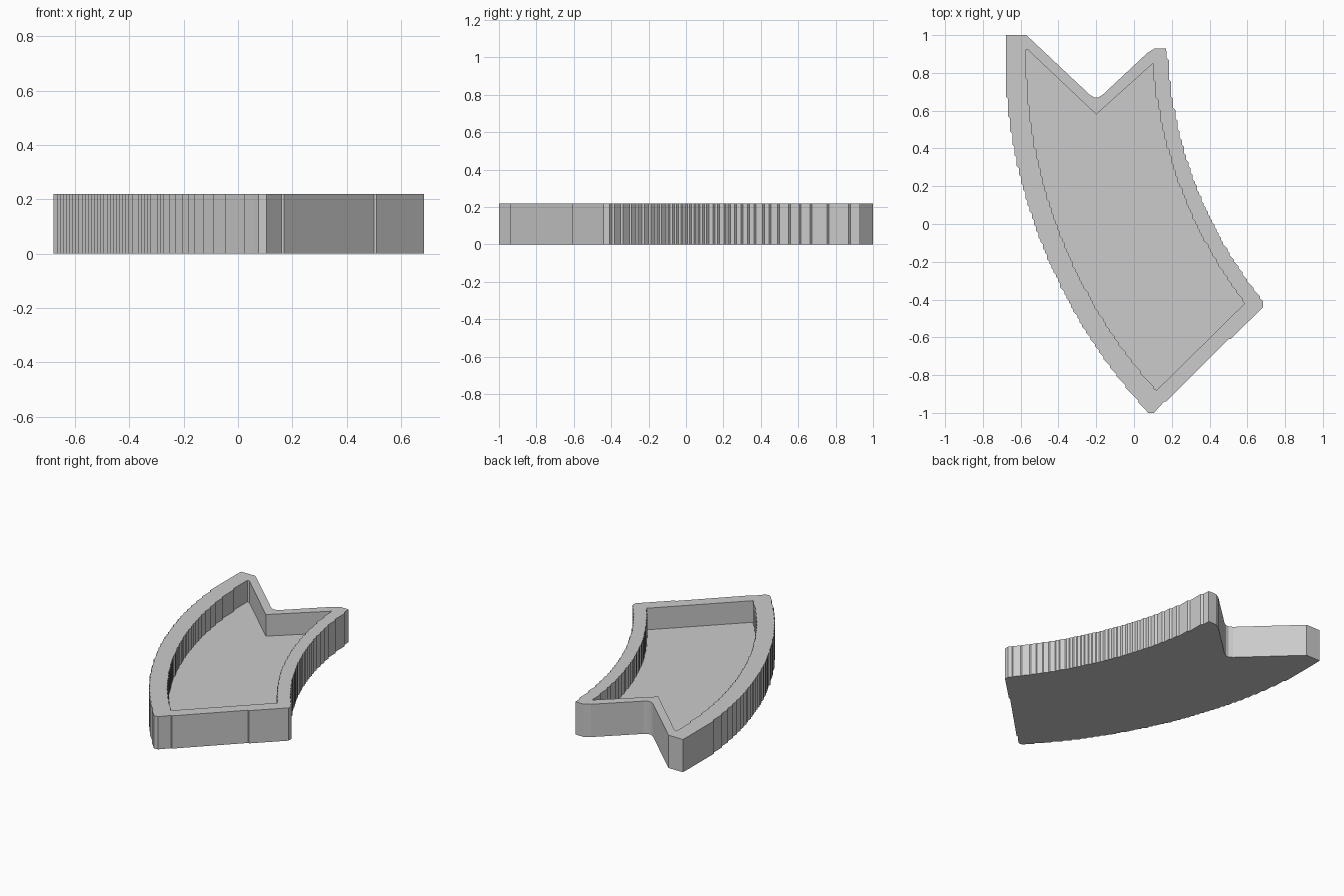
import bpy, bmesh, math
from mathutils import Vector

if "Cube" in bpy.data.objects:
    bpy.data.objects.remove(bpy.data.objects["Cube"], do_unlink=True)

STEP = 0.0115      # size of the small facets on the curved walls
HEIGHT = 0.22
FLOOR = 0.075
LEFT_ARC = (2.126, 0.924)
RIGHT_ARC = (2.463, 1.031)


def stepped_arc(centre, radius, start, end):
    """Arc walked row by row on a fine grid: straight runs and diagonal steps."""
    cx, cy = centre
    rows = round(abs(end - start) / STEP)
    points = []
    for i in range(rows + 1):
        y = start + (end - start) * i / rows
        x = cx - math.sqrt(radius ** 2 - (y - cy) ** 2)
        points.append(Vector((round(x / STEP) * STEP, y)))
    return points


def tidy(points):
    """Drop points lying on a straight run."""
    kept = []
    for i, p in enumerate(points):
        a = p - points[i - 1]
        b = points[(i + 1) % len(points)] - p
        if abs(a.x * b.y - a.y * b.x) > 1e-6:
            kept.append(p)
    return kept


def vecs(*pairs):
    return [Vector(p) for p in pairs]


# Outer outline, counter-clockwise
outer = tidy(
    stepped_arc(LEFT_ARC, 2.81, 0.95, -0.98)
    + vecs((0.075, -1), (0.105, -1), (0.16, -0.94), (0.17, -0.94),
           (0.5, -0.61), (0.51, -0.61), (0.684, -0.44), (0.684, -0.41))
    + stepped_arc(RIGHT_ARC, 2.29, -0.395, 0.88)
    + vecs((0.17, 0.93), (0.11, 0.93), (0.07, 0.905), (-0.165, 0.685), (-0.19, 0.67),
           (-0.21, 0.67), (-0.235, 0.685), (-0.57, 1), (-0.677, 1)))

# Recess outline, counter-clockwise
inner = tidy(
    stepped_arc(LEFT_ARC, 2.70, 0.9, -0.87)
    + vecs((0.12, -0.88))
    + stepped_arc(RIGHT_ARC, 2.37, -0.42, 0.83)
    + vecs((0.1, 0.85), (-0.2, 0.58), (-0.56, 0.92), (-0.575, 0.92)))

bm = bmesh.new()


def ring(points, z):
    return [bm.verts.new((p.x, p.y, z)) for p in points]


def wall(low, high):
    n = len(low)
    for i in range(n):
        j = (i + 1) % n
        bm.faces.new((low[i], low[j], high[j], high[i]))


# Underside and outer wall
outer_low, outer_top = ring(outer, 0), ring(outer, HEIGHT)
bm.faces.new(outer_low[::-1])
wall(outer_low, outer_top)

# Recess floor and inner wall
inner_low, inner_top = ring(inner, FLOOR), ring(inner, HEIGHT)
bm.faces.new(inner_low)
wall(inner_top, inner_low)

# Flat rim between the two outlines
rim_edges = [bm.edges.get((loop[i - 1], loop[i]))
             for loop in (outer_top, inner_top) for i in range(len(loop))]
bmesh.ops.triangle_fill(bm, use_beauty=True, use_dissolve=False,
                        edges=rim_edges, normal=(0, 0, 1))
bmesh.ops.recalc_face_normals(bm, faces=bm.faces[:])

mesh = bpy.data.meshes.new("curved_tray")
bm.to_mesh(mesh)
bm.free()

grey = bpy.data.materials.new("light grey")
grey.use_nodes = True
colour = (0.6, 0.6, 0.6, 1)
grey.diffuse_color = colour
grey.node_tree.nodes["Principled BSDF"].inputs["Base Color"].default_value = colour
mesh.materials.append(grey)

tray = bpy.data.objects.new("curved_tray", mesh)
bpy.context.scene.collection.objects.link(tray)
